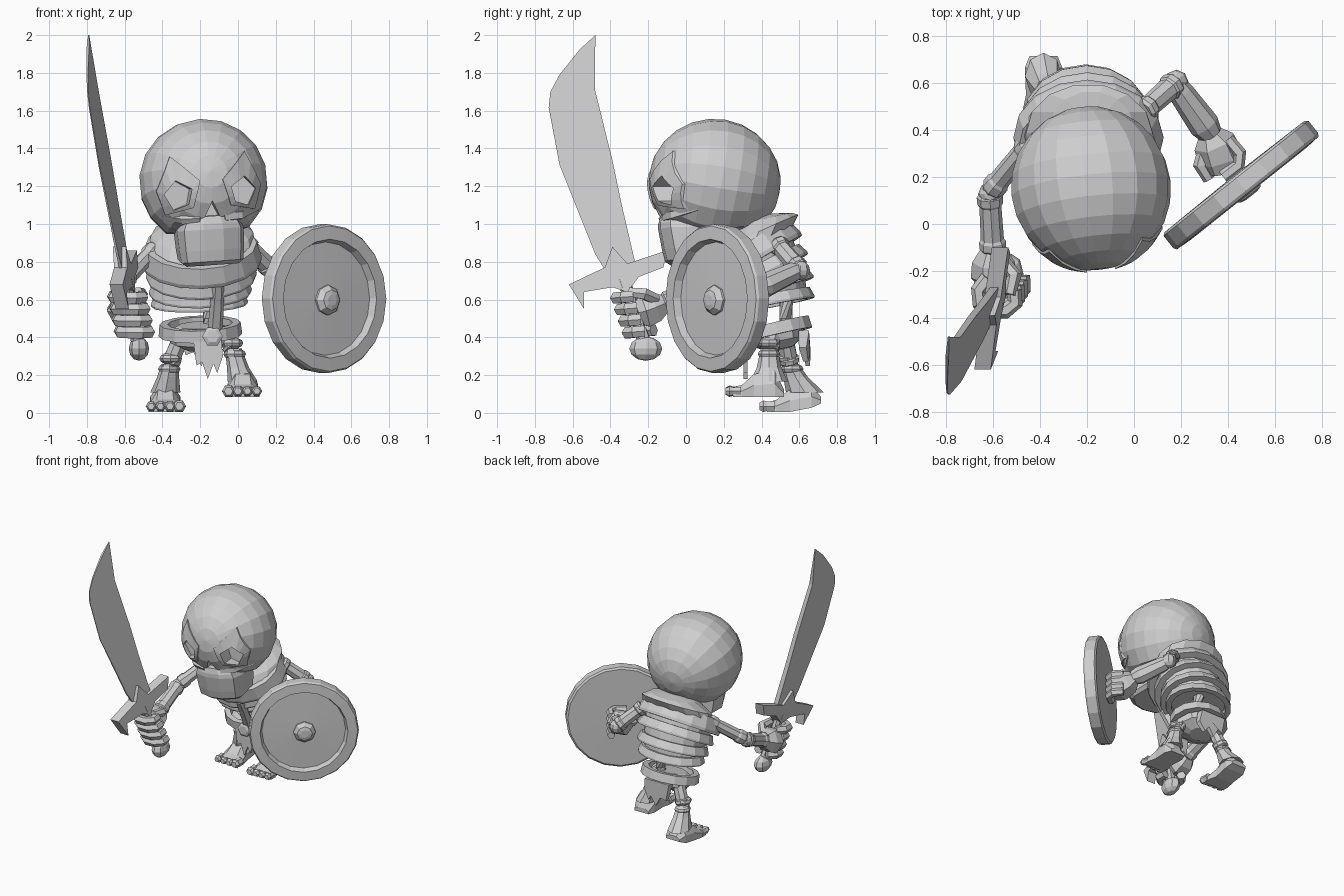
import bpy, bmesh, math
from mathutils import Matrix, Vector

if "Cube" in bpy.data.objects:
    bpy.data.objects.remove(bpy.data.objects["Cube"])

grey = bpy.data.materials.new("bone_grey")
grey.diffuse_color = (0.62, 0.62, 0.62, 1)
grey.use_nodes = True
grey.node_tree.nodes["Principled BSDF"].inputs["Base Color"].default_value = grey.diffuse_color
R = math.radians


def add(name, bm):
    bmesh.ops.remove_doubles(bm, verts=bm.verts, dist=0.0005)
    bmesh.ops.recalc_face_normals(bm, faces=bm.faces)
    me = bpy.data.meshes.new(name)
    bm.to_mesh(me)
    bm.free()
    me.materials.append(grey)
    ob = bpy.data.objects.new(name, me)
    bpy.context.collection.objects.link(ob)
    return ob


def loft(name, rings, loop=False):
    """Skin a list of equal rings; cap the ends unless looped."""
    bm = bmesh.new()
    vs = [[bm.verts.new(p) for p in r] for r in rings]
    n = len(vs[0])
    pairs = list(zip(vs, vs[1:])) + ([(vs[-1], vs[0])] if loop else [])
    for a, b in pairs:
        for i in range(n):
            j = (i + 1) % n
            bm.faces.new((a[i], a[j], b[j], b[i]))
    if not loop:
        bm.faces.new(vs[0])
        bm.faces.new(vs[-1])
    return add(name, bm)


def circle(n, m):
    return [m @ Vector((math.cos(2 * math.pi * i / n), math.sin(2 * math.pi * i / n), 0))
            for i in range(n)]


def limb(name, pts, n=8):
    """Tube through (x, y, z, radius) points."""
    rings = []
    for i, p in enumerate(pts):
        a, b = Vector(pts[max(i - 1, 0)][:3]), Vector(pts[min(i + 1, len(pts) - 1)][:3])
        q = (b - a).to_track_quat('Z', 'Y').to_matrix().to_4x4()
        rings.append(circle(n, Matrix.Translation(p[:3]) @ q @ Matrix.Diagonal((p[3], p[3], 1, 1))))
    return loft(name, rings)


def bone(name, a, b, r, n=8):
    """Straight bone with slightly knobbed ends."""
    a, b = Vector(a), Vector(b)
    prof = [(0, .85), (.06, 1.08), (.18, 1.05), (.22, .9), (.78, .95), (.82, 1.1), (.94, 1.1), (1, .85)]
    return limb(name, [(*a.lerp(b, t), r * k) for t, k in prof], n)


def lathe(name, prof, n, m, loop=False):
    return loft(name, [circle(n, m @ Matrix.Translation((0, 0, h)) @ Matrix.Diagonal((max(r, .001), max(r, .001), 1, 1)))
                       for r, h in prof], loop)


def plate(name, pts, fn, t):
    """Extruded outline; fn maps (u, v, offset) to space."""
    return loft(name, [[fn(u, v, w) for u, v in pts] for w in (-t / 2, t / 2)])


def ball(name, m, seg=8, rings=6, floor=-9, turn=0):
    bm = bmesh.new()
    bmesh.ops.create_uvsphere(bm, u_segments=seg, v_segments=rings, radius=1)
    for v in bm.verts:
        v.co = Matrix.Rotation(R(turn), 3, 'X') @ v.co
        v.co.z = max(v.co.z, floor)
        v.co = m @ v.co
    return add(name, bm)


def ellipse(c, rx, ry, tilt):
    return Matrix.Translation(c) @ Matrix.Rotation(R(-2), 4, 'Y') @ Matrix.Rotation(R(tilt), 4, 'X') \
        @ Matrix.Diagonal((rx, ry, 1, 1))


# skull
H = Matrix.Translation((-.183, .152, 1.222)) @ Matrix.Rotation(R(7), 4, 'Z') @ Matrix.Rotation(R(-4), 4, 'Y')
RX, RY, RZ = .342, .35, .336
skull = ball("skull", H @ Matrix.Diagonal((RX, RY, RZ, 1)), 18, 12, -.8, 80)


def face_y(x, z):
    return -RY * math.sqrt(max(.05, 1 - (x / RX) ** 2 - (z / RZ) ** 2))


def carve(name, pts, depth):
    cut = loft(name, [[H @ Vector((x, y, z)) for x, z in pts]
                      for y in (-.6, max(face_y(x, z) for x, z in pts) + depth)])
    cut.hide_render = True
    cut.hide_viewport = True
    mod = skull.modifiers.new(name, 'BOOLEAN')
    mod.object = cut
    mod.operation = 'DIFFERENCE'


def subdivide(pts, k=3):
    return [Vector(a).lerp(Vector(b), i / k) for a, b in zip(pts, pts[1:] + pts[:1]) for i in range(k)]


# eye sockets with pointed brow frames, and nose hole
outer = [(.2, .15), (.06, .01), (.1, -.13), (.24, -.16), (.28, -.03)]
inner = [(.185, .02), (.105, -.03), (.125, -.11), (.2, -.135), (.245, -.05)]
for side, s in (("right", -1), ("left", 1)):
    carve("eye_cutter_" + side, [(s * x, z) for x, z in inner], .02)
    rings = [[H @ Vector((s * x, face_y(x, z) + d, z)) for x, z in subdivide(o)]
             for o, d in ((outer, .03), (outer, -.01), (inner, -.012), (inner, .05))]
    loft("eye_frame_" + side, rings, True)
    # cheekbone
    limb("cheek_" + side, [(*(H @ Vector((s * x, y, z))), r) for x, y, z, r in
                           ((.06, -.265, -.19, .03), (.15, -.235, -.185, .03), (.26, -.12, -.16, .012))], 5)
carve("nose_cutter", [(0, -.1), (-.05, -.205), (0, -.19), (.05, -.205)], .03)

# jaw
loft("jaw", [[H @ Vector(p) for p in ((-w, .0, z + .02), (-w, -.16, z), (-.85 * w, f + .03, z), (-.3 * w, f - .012, z),
                                      (.3 * w, f - .012, z), (.85 * w, f + .03, z), (w, -.16, z), (w, .0, z + .02))]
             for z, w, f in ((-.18, .13, -.275), (-.22, .165, -.285), (-.25, .178, -.285),
                             (-.36, .172, -.265), (-.42, .165, -.25), (-.44, .14, -.22))])

# ribcage: hunched back, four rib bands and an inner core
ribs = [((-.195, .35, .845), .305, .265, 31, .11), ((-.195, .4, .75), .28, .25, 28, .07),
        ((-.2, .44, .665), .26, .23, 20, .065), ((-.205, .47, .6), .245, .2, 11, .06)]
for i, (c, rx, ry, tilt, h) in enumerate(ribs):
    lathe(f"rib_{i + 1}", [(.97, h / 2), (1.05, -h * .3), (1.04, -h / 2), (.86, -h / 2), (.84, h / 2)],
          16, ellipse(c, rx, ry, tilt), True)
loft("ribcage_core", [circle(16, ellipse(c, rx * .87, ry * .87, t)) for c, rx, ry, t, h in ribs])
loft("upper_back", [circle(14, ellipse(*a)) for a in
                    (((-.195, .35, .86), .29, .25, 30), ((-.19, .385, .95), .27, .235, 25),
                     ((-.18, .41, 1.02), .18, .16, 14), ((-.18, .4, 1.045), .08, .08, 8))])
limb("spine", [(-.16, .53, .4, .045), (-.15, .53, .5, .035), (-.16, .53, .64, .045)])
limb("sternum", [(-.105, .17, .68, .03), (-.11, .22, .6, .036), (-.12, .3, .45, .04)], 6)

# belt, buckle and torn cloth
lathe("belt", [(1, .032), (1.03, -.032), (.8, -.032), (.8, .032)], 14, ellipse((-.2, .48, .443), .215, .185, 13), True)
lathe("pelvis", [(.6, .04), (.85, .01), (.8, -.05), (.4, -.09)], 10, ellipse((-.2, .48, .425), .2, .17, 12))
lathe("buckle", [(.04, -.03), (.055, 0), (.055, .02), (.035, .03)], 6,
      Matrix.Translation((-.135, .285, .405)) @ Matrix.Rotation(R(90), 4, 'X'))
rag = [(-.24, .41), (-.09, .41), (-.08, .3), (-.11, .21), (-.13, .26), (-.16, .18), (-.19, .27), (-.22, .25)]
plate("front_cloth", rag, lambda x, z, w: Vector((x, .315 + w, z)), .02)
plate("back_cloth", [(x * 1.4 + .03, z * .82 + .1) for x, z in rag],
      lambda x, z, w: Vector((x, .645 + w * (.5 + 4 * max(0, z - .25)) - (x + .2) ** 2 * 2, z)), .045)


def foot(side, hip, knee, ankle, x, heel, toe, z0, lift):
    """Thigh, ringed knee, flared shin and a toed foot."""
    bone("thigh_" + side, hip, knee, .05)
    for k in (-.03, .03):
        c = Vector(knee) + (Vector(ankle) - Vector(knee)).normalized() * k
        ball("knee_ring_" + side, Matrix.Translation(c) @ Matrix.Diagonal((.06, .06, .032, 1)))
    a = Vector(ankle)
    mid = heel * .72 + toe * .28
    loft("shin_" + side, [circle(8, Matrix.Translation(c) @ Matrix.Diagonal((rx, ry, 1, 1)))
                          for c, rx, ry in ((Vector(knee), .045, .045), (a, .058, .065),
                                            ((x, mid, z0 + .08 + lift / 2), .08, .1))])
    secs = [(heel, lift, lift + .035, .06), (heel - .05, lift * .5, .14, .08), (mid - .08, 0, .12, .075),
            (toe + .07, 0, .065, .09), (toe + .02, 0, .05, .09)]
    loft("foot_" + side, [[Vector((x + u * w, y, z0 + z)) for u, z in
                           ((-1, lo), (1, lo), (1, (lo + hi) / 2), (.5, hi), (-.5, hi), (-1, (lo + hi) / 2))]
                          for y, lo, hi, w in secs])
    for i in range(4):
        r = (.026, .026, .028, .032)[i if side == "right" else 3 - i]
        limb("toe_" + side, [(x - .075 + i * .05, toe + d, z0 + .03, r * k)
                             for d, k in ((.06, 1), (.02, .9), (0, 1.1), (-.02, .7))], 6)


foot("right", (-.29, .52, .43), (-.36, .55, .26), (-.37, .58, .19), -.385, .715, .41, .005, .045)
foot("left", (-.09, .47, .44), (-.025, .44, .34), (.0, .44, .24), .025, .52, .23, .085, 0)


# sword, lying in one slanted plane
def blade_plane(y, z, w):
    return Vector((-.44 + .188 * y - .13 * z + w, y, z))


def sharp(y, z, w):
    """Blade that thins from the spine to the cutting edge and the tip."""
    k = max(.15, min(1, 1 - (-.27 - .17 * (z - .8) - y) / .3, (2.02 - z) / .25))
    return blade_plane(y, z, w * k)


plate("blade", [(-.42, .74), (-.48, .84), (-.67, 1.315), (-.727, 1.617), (-.718, 1.7), (-.67, 1.79),
                (-.563, 1.924), (-.48, 2), (-.482, 1.71), (-.39, 1.34), (-.34, 1.1), (-.27, .8), (-.3, .73)],
      sharp, .036)
plate("sword_guard", [(-.62, .68), (-.43, .77), (-.39, .88), (-.31, .79), (-.1, .86), (-.12, .77), (-.25, .72),
                      (-.31, .64), (-.39, .665), (-.54, .64), (-.54, .55)], blade_plane, .07)
grip = [blade_plane(-.22, .37, 0), blade_plane(-.34, .73, 0)]
bone("grip", *grip, .034)
ball("pommel", Matrix.Translation(blade_plane(-.213, .34, 0)) @ Matrix.Diagonal((.054, .087, .064, 1)), 8, 6)

# right arm and sword hand
bone("upper_arm_right", (-.44, .35, .87), (-.61, .14, .69), .048)
ball("elbow_right", Matrix.Translation((-.612, .128, .68)) @ Matrix.Scale(.052, 4))
bone("forearm_right", (-.615, .13, .68), (-.6, -.12, .58), .052)
limb("palm_right", [(-.6, -.11, .58, .055), (-.6, -.16, .56, .09), (-.595, -.22, .54, .1), (-.59, -.26, .53, .07)], 6)
curl = [(-.045, .07), (-.085, .02), (-.08, -.035), (-.035, -.068), (.03, -.068), (.07, -.035), (.065, .02)]
for i in range(4):
    c = grip[0].lerp(grip[1], .17 + i * .17)
    limb("finger_right", [(c.x + u, c.y + v, c.z + .1 * v, .034) for u, v in curl], 6)
limb("thumb_right", [(-.56, -.16, .6, .032), (-.51, -.22, .63, .034), (-.53, -.3, .64, .027)], 6)

# left arm and shield hand
bone("upper_arm_left", (.04, .48, .9), (.175, .6, .76), .052)
ball("elbow_left", Matrix.Translation((.18, .605, .755)) @ Matrix.Scale(.052, 4))
limb("forearm_left", [(.175, .6, .76, .045), (.2, .56, .74, .055), (.3, .42, .675, .066), (.33, .38, .66, .05)])
limb("palm_left", [(.32, .39, .66, .05), (.34, .35, .64, .09), (.37, .28, .61, .1), (.38, .22, .6, .075)], 6)
for i in range(4):
    z = .53 + i * .05
    limb("finger_left", [(.4, .36, z, .028), (.45, .3, z, .03), (.445, .25, z, .03), (.38, .2, z, .028)], 6)
limb("thumb_left", [(.31, .34, .64, .032), (.285, .25, .63, .034), (.32, .19, .62, .026)], 6)

# shield with raised rim, shallow dish and boss
S = Matrix.Translation((.456, .167, .605)) @ Matrix.Rotation(R(38.5), 4, 'Z') @ Matrix.Rotation(R(90), 4, 'X')
lathe("shield", [(0, -.05), (.38, -.045), (.394, -.035), (.394, .032), (.385, .045), (.315, .05), (.3, .01),
                 (0, .02)], 20, S)
lathe("shield_boss", [(.08, 0), (.08, .03), (.055, .058), (.03, .064)], 8,
      S @ Matrix.Translation((.005, -.008, 0)))
